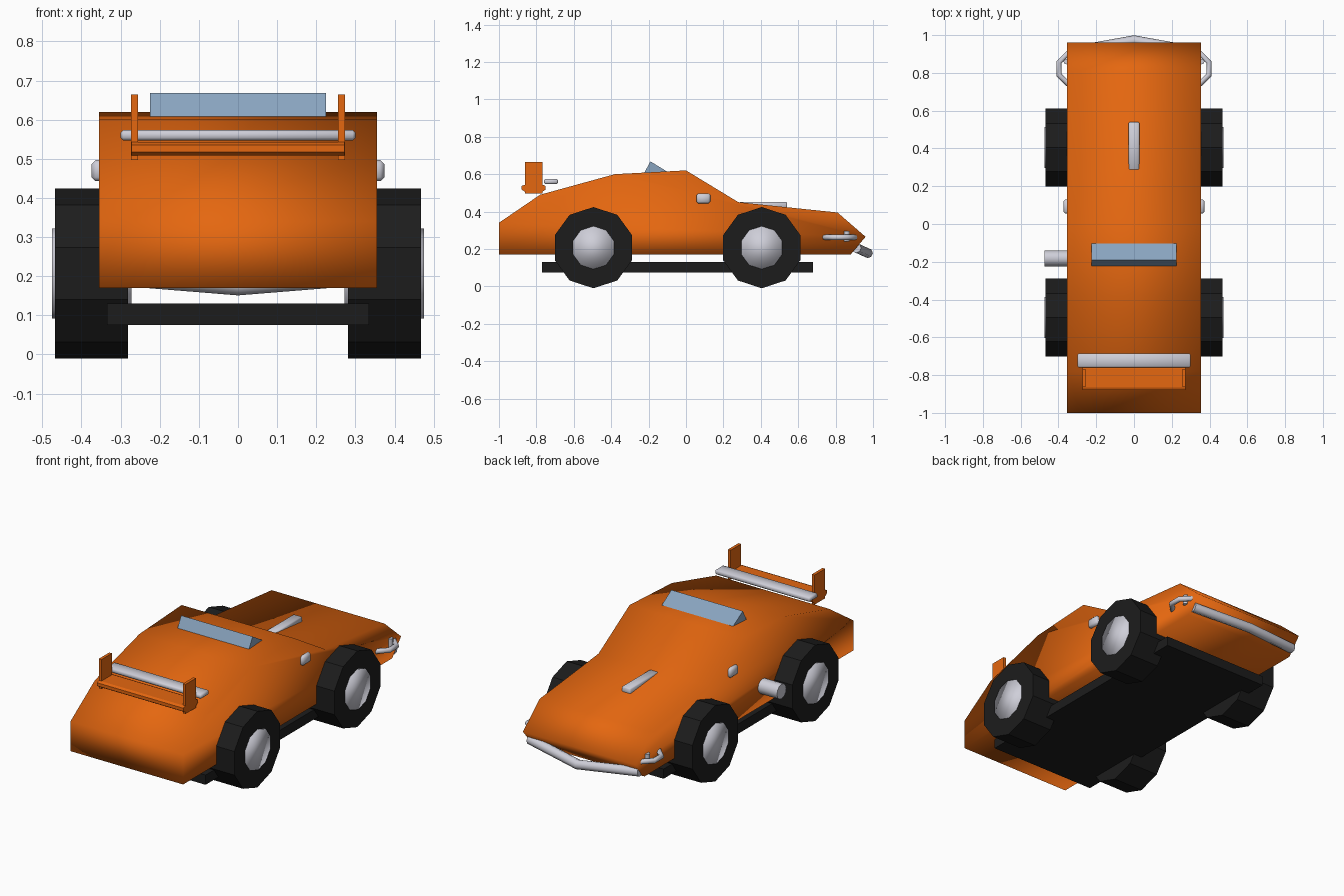
import bpy, bmesh, math
from mathutils import Matrix, Vector

if "Cube" in bpy.data.objects:
    bpy.data.objects.remove(bpy.data.objects["Cube"])


def material(name, rgb):
    m = bpy.data.materials.new(name)
    m.diffuse_color = (*rgb, 1)
    m.use_nodes = True
    m.node_tree.nodes["Principled BSDF"].inputs["Base Color"].default_value = m.diffuse_color
    return m


ORANGE = material("orange paint", (0.78, 0.135, 0.005))
CHROME = material("pale metal", (0.62, 0.62, 0.69))
BLACK = material("black rubber", (0.012, 0.012, 0.012))
GLASS = material("blue glass", (0.25, 0.37, 0.52))


def finish(bm, name, mat, smooth=None):
    """smooth: None = flat, otherwise sharp-edge angle in degrees (180 = all smooth)"""
    bmesh.ops.recalc_face_normals(bm, faces=bm.faces[:])
    me = bpy.data.meshes.new(name)
    bm.to_mesh(me)
    bm.free()
    ob = bpy.data.objects.new(name, me)
    bpy.context.collection.objects.link(ob)
    me.materials.append(mat)
    if smooth == 180:
        for p in me.polygons:
            p.use_smooth = True
    elif smooth:
        bpy.ops.object.select_all(action='DESELECT')
        ob.select_set(True)
        bpy.context.view_layer.objects.active = ob
        bpy.ops.object.shade_smooth_by_angle(angle=math.radians(smooth))
    return ob


def box(name, mat, x, y, z, bevel=0):
    bm = bmesh.new()
    lo, hi = Vector((x[0], y[0], z[0])), Vector((x[1], y[1], z[1]))
    bmesh.ops.create_cube(bm, size=1, matrix=Matrix.Translation((lo + hi) / 2)
                          @ Matrix.Diagonal((*(hi - lo), 1)))
    if bevel:
        bmesh.ops.bevel(bm, geom=bm.edges[:], offset=bevel, segments=1, affect='EDGES')
    return finish(bm, name, mat, 60 if bevel else None)


def prism(name, mat, profile, half, smooth=None):
    """side profile of (y, z) points, extruded across x"""
    bm = bmesh.new()
    a = [bm.verts.new((-half, y, z)) for y, z in profile]
    b = [bm.verts.new((half, y, z)) for y, z in profile]
    bm.faces.new(a)
    bm.faces.new(b[::-1])
    for i in range(len(a)):
        j = (i + 1) % len(a)
        bm.faces.new((a[i], b[i], b[j], a[j]))
    return finish(bm, name, mat, smooth)


def disc(name, mat, x0, x1, y, z, r, sides, smooth=None):
    """cylinder along x"""
    bm = bmesh.new()
    bmesh.ops.create_cone(bm, cap_ends=True, segments=sides, radius1=r, radius2=r,
                          depth=abs(x1 - x0))
    # put corners on the y axis so the tyre rests on a flat
    turn = Matrix.Rotation(math.pi / 2, 4, 'Y') @ Matrix.Rotation(math.pi / 2, 4, 'Z')
    bmesh.ops.transform(bm, verts=bm.verts,
                        matrix=Matrix.Translation(((x0 + x1) / 2, y, z)) @ turn)
    return finish(bm, name, mat, smooth)


def tube(name, mat, points, r, closed=False, sides=8):
    """round pipe swept along a polyline"""
    bm = bmesh.new()
    pts = [Vector(p) for p in points]
    n = len(pts)
    rings = []
    for i, p in enumerate(pts):
        nxt = pts[(i + 1) % n] if closed else pts[min(i + 1, n - 1)]
        prv = pts[i - 1] if closed else pts[max(i - 1, 0)]
        t = (nxt - prv).normalized()
        u = t.cross(Vector((0, 0, 1)) if abs(t.z) < 0.9 else Vector((1, 0, 0))).normalized()
        v = t.cross(u)
        rings.append([bm.verts.new(p + r * (math.cos(a) * u + math.sin(a) * v))
                      for a in (2 * math.pi * k / sides for k in range(sides))])
    for i in range(n if closed else n - 1):
        a, b = rings[i], rings[(i + 1) % n]
        for k in range(sides):
            m = (k + 1) % sides
            bm.faces.new((a[k], a[m], b[m], b[k]))
    if not closed:
        bm.faces.new(rings[0])
        bm.faces.new(rings[-1][::-1])
    return finish(bm, name, mat, 60)


# Wedge body shell and floor pan
prism("body", ORANGE, [(-1, 0.17), (-1, 0.34), (-0.78, 0.49), (-0.38, 0.6), (0, 0.62),
                       (0.28, 0.45), (0.81, 0.395), (0.96, 0.265), (0.88, 0.17)], 0.355, 180)
box("floor_pan", BLACK, (-0.335, 0.335), (-0.77, 0.68), (0.075, 0.13))

# Roof window and bonnet strip
prism("roof_window", GLASS, [(-0.23, 0.595), (-0.19, 0.668), (-0.09, 0.607)], 0.225)
box("bonnet_strip", CHROME, (-0.028, 0.028), (0.285, 0.54), (0.41, 0.451), 0.005)

# Rear wing: orange blade, end posts, metal bar
prism("wing_blade", ORANGE, [(-0.88, 0.518), (-0.88, 0.536), (-0.865, 0.543), (-0.765, 0.543),
                             (-0.75, 0.536), (-0.75, 0.518), (-0.765, 0.508), (-0.865, 0.508)], 0.272)
box("wing_bar", CHROME, (-0.3, 0.3), (-0.76, -0.685), (0.547, 0.574), 0.007)

# Pointed front bumper and side exhaust
tube("front_bumper", CHROME, [(-0.345, 0.91, 0.206), (0, 0.972, 0.178), (0.345, 0.91, 0.206)], 0.027)
disc("side_exhaust", CHROME, -0.475, -0.33, -0.182, 0.28, 0.042, 12, 60)

# Parts on both sides
for s, side in ((-1, "left"), (1, "right")):
    for y, end in ((-0.495, "rear"), (0.405, "front")):
        disc(f"{end}_tyre_{side}", BLACK, s * 0.281, s * 0.468, y, 0.207, 0.217, 10)
        disc(f"{end}_hub_{side}", CHROME, s * 0.272, s * 0.475, y, 0.207, 0.115, 10, 180)
    x = sorted((s * 0.256, s * 0.273))
    box(f"wing_post_{side}", ORANGE, x, (-0.862, -0.768), (0.497, 0.665))
    box(f"mirror_{side}", CHROME, sorted((s * 0.33, s * 0.374)), (0.055, 0.13), (0.443, 0.497), 0.01)
    # Front corner hoop with its short peg
    ring = [(s * 0.318 + 0.086 * math.cos(a), 0.823 + 0.086 * math.sin(a), 0.262)
            for a in (2 * math.pi * k / 8 + math.pi / 8 for k in range(8))]
    tube(f"corner_hoop_{side}", CHROME, ring, 0.015, True)
    tube(f"hoop_peg_{side}", CHROME, [(s * 0.358, 0.86, 0.24), (s * 0.358, 0.86, 0.295)], 0.015)
    # Small marker above the front tyre
    bm = bmesh.new()
    bmesh.ops.create_cone(bm, cap_ends=True, segments=6, radius1=0.025, radius2=0.004, depth=0.025,
                          matrix=Matrix.Translation((s * 0.374, 0.41, 0.408)))
    finish(bm, f"tyre_marker_{side}", ORANGE)
